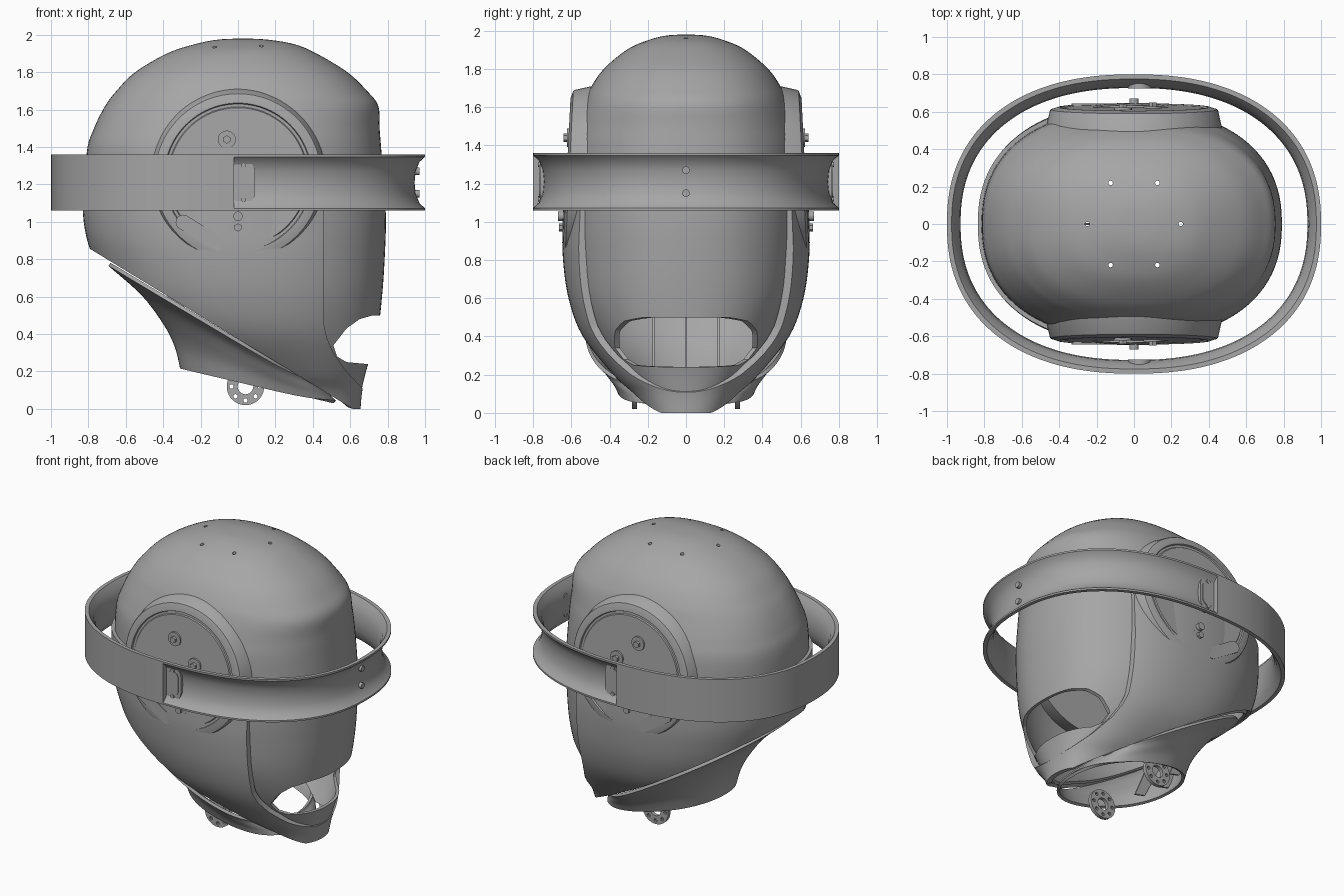
import bpy, bmesh
from math import sin, cos, pi, radians
from mathutils import Vector, Matrix

cube = bpy.data.objects.get("Cube")
if cube:
    bpy.data.objects.remove(cube)

grey = bpy.data.materials.new("plain_grey")
grey.use_nodes = True
GREY = (0.38, 0.38, 0.38, 1)
grey.diffuse_color = GREY
grey.node_tree.nodes["Principled BSDF"].inputs["Base Color"].default_value = GREY


def finish(name, bm, smooth=True):
    bmesh.ops.recalc_face_normals(bm, faces=bm.faces)
    mesh = bpy.data.meshes.new(name)
    bm.to_mesh(mesh)
    bm.free()
    mesh.materials.append(grey)
    ob = bpy.data.objects.new(name, mesh)
    bpy.context.collection.objects.link(ob)
    if smooth:
        shade(ob)
    return ob


def select(ob):
    bpy.ops.object.select_all(action='DESELECT')
    ob.select_set(True)
    bpy.context.view_layer.objects.active = ob


def shade(ob):
    select(ob)
    bpy.ops.object.shade_smooth_by_angle(angle=radians(32))


def loft(name, rings, caps=False, cuts=()):
    """Skin closed loops of points; cuts are (point, normal) planes, the normal side is removed."""
    bm = bmesh.new()
    loops = [[bm.verts.new(p) for p in ring] for ring in rings]
    for a, b in zip(loops, loops[1:]):
        for i in range(len(a)):
            j = (i + 1) % len(a)
            bm.faces.new((a[i], a[j], b[j], b[i]))
    if caps:
        bm.faces.new(loops[0])
        bm.faces.new(loops[-1])
    bmesh.ops.remove_doubles(bm, verts=bm.verts, dist=0.0005)
    bmesh.ops.recalc_face_normals(bm, faces=bm.faces)
    for co, no in cuts:
        geom = bm.verts[:] + bm.edges[:] + bm.faces[:]
        bmesh.ops.bisect_plane(bm, geom=geom, plane_co=co, plane_no=no, clear_outer=True)
    return finish(name, bm)


def prism(name, outline, y0, y1):
    """Extrude an x-z outline along y."""
    return loft(name, [[(x, y, z) for x, z in outline] for y in (y0, y1)], caps=True)


def disc(name, centre, radius, depth, axis='Y', sides=24):
    bm = bmesh.new()
    turn = {'X': Matrix.Rotation(pi / 2, 4, 'Y'), 'Y': Matrix.Rotation(pi / 2, 4, 'X'), 'Z': Matrix()}[axis]
    bmesh.ops.create_cone(bm, cap_ends=True, segments=sides, radius1=radius, radius2=radius,
                          depth=depth, matrix=Matrix.Translation(centre) @ turn)
    return finish(name, bm)


def apply(ob, kind, **settings):
    select(ob)
    mod = ob.modifiers.new(kind, kind)
    for key, value in settings.items():
        setattr(mod, key, value)
    bpy.ops.object.modifier_apply(modifier=mod.name)


def carve(ob, *cutters):
    for cutter in cutters:
        apply(ob, 'BOOLEAN', operation='DIFFERENCE', solver='EXACT', object=cutter)
        bpy.data.objects.remove(cutter)
    shade(ob)


def power(v, n):
    return (abs(v) ** (2 / n)) * (1 if v >= 0 else -1)


def oval(cx, rx, ry, n=2.3, count=96):
    return [(cx + rx * power(cos(2 * pi * i / count), n), ry * power(sin(2 * pi * i / count), n))
            for i in range(count)]


def smooth_rows(rows, steps=5):
    """Catmull-Rom interpolation of rows of numbers."""
    rows = [Vector(r) for r in rows]
    out = []
    for i in range(len(rows) - 1):
        p0, p1, p2, p3 = rows[max(i - 1, 0)], rows[i], rows[i + 1], rows[min(i + 2, len(rows) - 1)]
        for s in range(steps):
            t = s / steps
            out.append(0.5 * (2 * p1 + (p2 - p0) * t + (2 * p0 - 5 * p1 + 4 * p2 - p3) * t * t
                              + (3 * p1 - p0 - 3 * p2 + p3) * t ** 3))
    return out + [rows[-1]]


def level_rings(rows):
    """Rows of height, back x, front x, half width."""
    return [[(x, y, z) for x, y in oval((a + b) / 2, (b - a) / 2, max(w, 0))]
            for z, a, b, w in smooth_rows(rows)]


# Head shell with face plate; the lower back follows the slanted jaw line
JAW_LINE = ((-0.7, 0, 0.8), (-0.7, 0, -1.15))
head = loft("head_shell", level_rings([
    (.1, .1, .66, .24), (.22, -.1, .69, .34), (.4, -.5, .745, .48), (.6, -.66, .77, .57),
    (.82, -.76, .785, .605), (1.05, -.81, .79, .615), (1.36, -.81, .768, .605), (1.5, -.77, .757, .575),
    (1.62, -.71, .75, .535), (1.7, -.65, .69, .5), (1.8, -.55, .585, .43), (1.9, -.38, .42, .31),
    (1.95, -.23, .3, .2), (1.975, -.1, .15, .1), (1.98, .03, .03, 0)]), cuts=[JAW_LINE])
apply(head, 'SOLIDIFY', thickness=0.02, offset=-1)
mouth = prism("mouth_cutter", [(.9, .5), (.72, .5), (.65, .48), (.58, .43), (.51, .34), (.53, .28),
                               (.58, .25), (.9, .22)], -.6, .6)
holes = [disc("hole_cutter", (x, y, 1.85), 0.012, 0.4, 'Z', 12)
         for x, y in [(-.125, .22), (.125, .22), (-.125, -.22), (.125, -.22), (.25, 0), (-.25, 0)]]
carve(head, mouth, *holes)

# Jaw guard wrapped around the lower head, open at the face
jaw = loft("jaw_guard", level_rings([
    (0, .15, .655, .21), (.1, .05, .665, .28), (.2, -.1, .69, .38), (.4, -.5, .75, .54),
    (.6, -.68, .785, .615), (.82, -.78, .8, .645), (1.0, -.825, .8, .645), (1.24, -.835, .8, .635)]),
    cuts=[JAW_LINE])
apply(jaw, 'SOLIDIFY', thickness=0.035, offset=-1)
carve(jaw, prism("face_cutter", [(.46, 1.5), (.46, .45), (.475, .38), (.51, .3), (.58, .2), (.665, .11),
                                 (1, .11), (1, 1.5)], -.9, .9))

# Neck: flared collar from the jaw line to a tilted opening
neck_rings = []
for xa, za, xb, zb, w in smooth_rows([(-.68, .78, .44, .11, .52), (-.5, .62, .45, .09, .46),
                                      (-.38, .46, .47, .07, .41), (-.32, .34, .49, .05, .37),
                                      (-.29, .22, .51, .03, .34)]):
    half = (xb - xa) / 2
    neck_rings.append([(x, y, za + (zb - za) * (x - xa) / (2 * half))
                       for x, y in oval((xa + xb) / 2, half, w, 2.2)])
neck = loft("neck_collar", neck_rings)
apply(neck, 'SOLIDIFY', thickness=0.02, offset=-1)
shade(neck)
for y in (-.17, 0, .17):
    dx = abs(y) * 0.3
    prism("neck_rib", [(x + dx, z) for x, z in [(-.28, .24), (-.46, .6), (-.36, .6), (-.2, .22)]],
          y - .006, y + .006)


# Halo band: closed at the back, outward-facing channel at the front
def band(name, a0, a1, section, count):
    rings = []
    for i in range(count + 1):
        a = a0 + (a1 - a0) * i / count
        rings.append([((1 - d) * power(cos(a), 2.3), (.8 - d) * power(sin(a), 2.3), z)
                      for d, z in section])
    return loft(name, rings, caps=True)


inner = [(0, 1.36), (.025, 1.36), (.052, 1.32), (.068, 1.27), (.073, 1.21),
         (.068, 1.15), (.052, 1.1), (.025, 1.06), (0, 1.06)]
channel = [(0, 1.072), (.03, 1.1), (.05, 1.15), (.056, 1.21), (.05, 1.27), (.03, 1.32), (0, 1.348)]
split = pi / 2 + 0.012
band("halo_front_channel", -split, split, inner + channel, 96)
band("halo_back_band", split, 2 * pi - split, inner, 96)
for z in (1.15, 1.27):
    disc("halo_front_bolt", (.95, 0, z), 0.02, 0.04, 'X', 16)


# Capsule outline in x-z
def capsule(cx, cz, r, half, tilt=0, steps=10):
    pts = []
    for end in (1, -1):
        for i in range(steps + 1):
            a = pi * i / steps + (0 if end == 1 else pi)
            x, z = r * cos(a), r * sin(a) + end * half
            pts.append((cx + x * cos(tilt) - z * sin(tilt), cz + x * sin(tilt) + z * cos(tilt)))
    return pts


# Both sides: ear boss, bolts, halo bracket and neck tab
EAR = [(.485, .45), (.45, .605), (.445, .612), (.405, .625), (.395, .625), (.39, .615), (.375, .615),
       (.37, .622), (.001, .622)]
for side in (-1, 1):
    # slightly tilted ear disc, leaning out toward the bottom
    def ear_y(y, z):
        return side * (y - (z - 1.24) * 0.05)
    rings = []
    for r, y in EAR:
        ring = [(r * cos(2 * pi * i / 96), 1.24 + r * sin(2 * pi * i / 96)) for i in range(96)]
        rings.append([(x, ear_y(y, z), z) for x, z in ring])
    loft("ear_boss", rings, caps=True)
    for x, z in [(-.06, 1.44), (0, .97), (.1, 1.3)]:
        y = ear_y(.622, z)
        disc("ear_bolt_flange", (x, y, z), 0.048, 0.02)
        disc("ear_bolt", (x, y + side * .012, z), 0.022, 0.035, sides=6)
    y = ear_y(.622, .94)
    prism("ear_slot_plate", capsule(-.2, .94, .04, .11, radians(58)), y - .008, y + .008)
    disc("ear_pivot", (0, side * .64, 1.03), 0.025, 0.06)
    prism("halo_bracket", capsule(.03, 1.21, .062, .055), side * .725, side * .765)
    prism("halo_bracket_pad", capsule(.03, 1.21, .045, .04), side * .755, side * .77)
    for z in (1.12, 1.3):
        disc("halo_bracket_bolt", (.03, side * .765, z), 0.014, 0.02, sides=12)
    tab = disc("neck_tab", (.04, side * .27, .12), 0.1, 0.025, sides=40)
    tab_holes = [disc("tab_cutter", (.04 + .075 * cos(i * pi / 4), side * .27, .12 + .075 * sin(i * pi / 4)),
                      0.012, 0.1, sides=10) for i in range(8)]
    carve(tab, disc("tab_cutter", (.04, side * .27, .12), 0.042, 0.1), *tab_holes)
